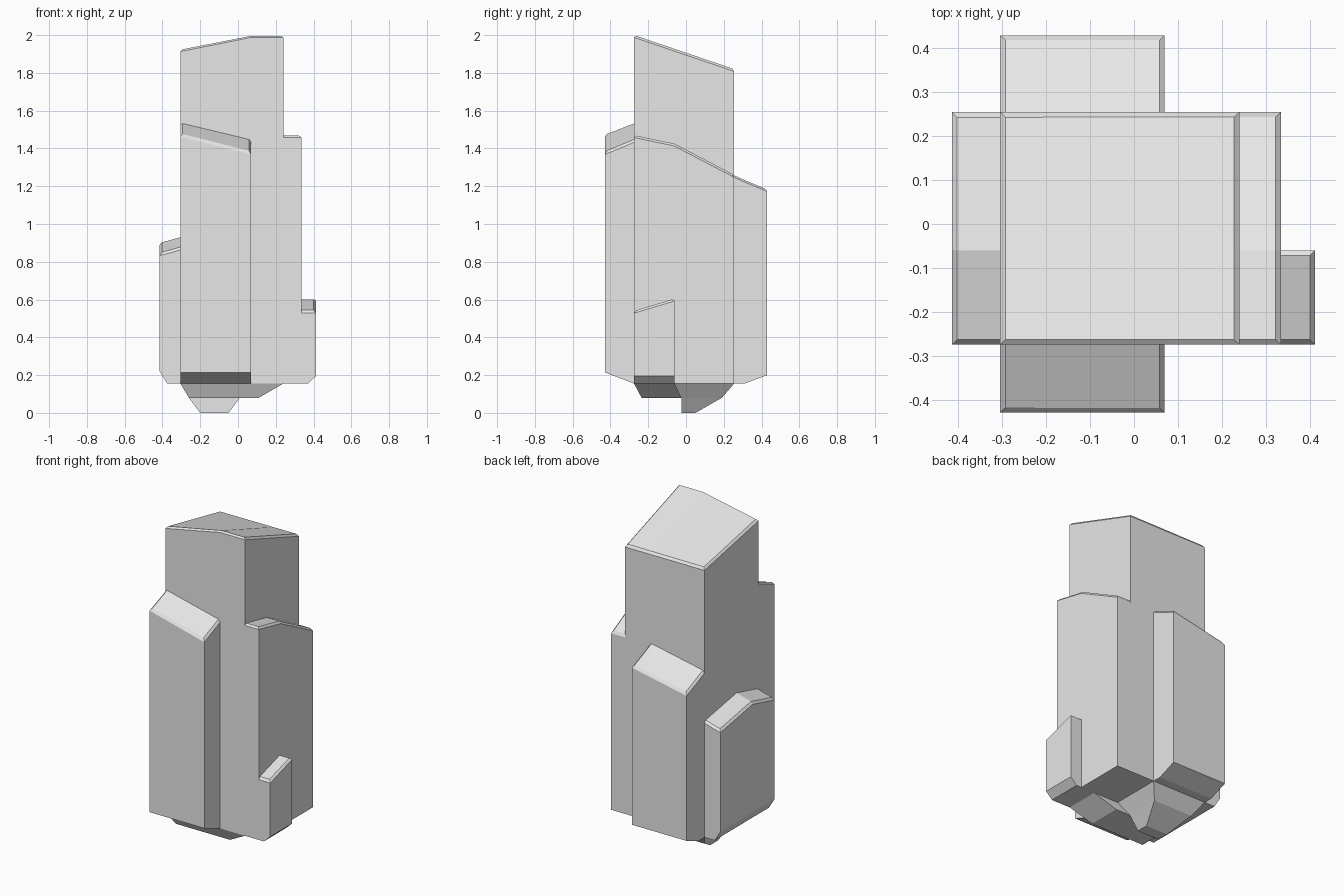
import bpy
import bmesh

cube = bpy.data.objects.get("Cube")
if cube:
    bpy.data.objects.remove(cube, do_unlink=True)

# One plain stone colour
stone = bpy.data.materials.new("stone_grey")
stone.use_nodes = True
grey = (0.8, 0.8, 0.8, 1)
stone.diffuse_color = grey
stone.node_tree.nodes["Principled BSDF"].inputs["Base Color"].default_value = grey


def finish(name, bm):
    bmesh.ops.recalc_face_normals(bm, faces=bm.faces)
    mesh = bpy.data.meshes.new(name)
    bm.to_mesh(mesh)
    bm.free()
    mesh.materials.append(stone)
    obj = bpy.data.objects.new(name, mesh)
    bpy.context.collection.objects.link(obj)
    return obj


def column(name, xs, ys, top, bottom, inner=None):
    """Upright block on an x/y grid; top and bottom heights are rows along y.
    The outer top rim is chamfered, except on the inner side (axis, value)."""
    bm = bmesh.new()
    nx, ny = len(xs), len(ys)
    t, b = [[[bm.verts.new((x, y, rows[j][i])) for i, x in enumerate(xs)]
             for j, y in enumerate(ys)] for rows in (top, bottom)]
    top_faces = []
    for j in range(ny - 1):
        for i in range(nx - 1):
            for layer in (t, b):
                face = bm.faces.new((layer[j][i], layer[j][i + 1],
                                     layer[j + 1][i + 1], layer[j + 1][i]))
                if layer is t:
                    top_faces.append(face)
    ring = ([(0, i) for i in range(nx)] + [(j, nx - 1) for j in range(1, ny)]
            + [(ny - 1, i) for i in range(nx - 2, -1, -1)]
            + [(j, 0) for j in range(ny - 2, 0, -1)])
    rim = []
    for (j, i), (l, k) in zip(ring, ring[1:] + ring[:1]):
        bm.faces.new((t[j][i], t[l][k], b[l][k], b[j][i]))
        edge = bm.edges.get((t[j][i], t[l][k]))
        if not inner or any(abs(v.co[inner[0]] - inner[1]) > 0.001 for v in edge.verts):
            rim.append(edge)
    bmesh.ops.recalc_face_normals(bm, faces=bm.faces)
    bmesh.ops.bevel(bm, geom=rim, offset=0.012, segments=1, affect='EDGES')
    return finish(name, bm)


def taper(name, levels):
    """Stack of rectangles (x0, x1, y0, y1, z) joined into a tapering root."""
    bm = bmesh.new()
    loops = [[bm.verts.new(p) for p in ((x0, y0, z), (x1, y0, z), (x1, y1, z), (x0, y1, z))]
             for x0, x1, y0, y1, z in levels]
    for a, b in zip(loops, loops[1:]):
        for i in range(4):
            bm.faces.new((a[i], a[(i + 1) % 4], b[(i + 1) % 4], b[i]))
    bm.faces.new(loops[0])
    bm.faces.new(loops[-1])
    return finish(name, bm)


left, right, front, back, base = -0.305, 0.24, -0.275, 0.255, 0.155
mid_x, mid_y = 0.07, -0.06

# Tall central column with a slanted, folded top
column("main_column", [left, mid_x, right], [front, back],
       [[1.925, 2.0, 2.0], [1.82, 1.82, 1.82]], [[base] * 3] * 2)

# Full-depth shoulder and the short stub beside it
column("left_shoulder", [right, 0.335], [front, mid_y, back],
       [[1.47] * 2, [1.425] * 2, [1.26] * 2], [[base] * 2] * 3, (0, right))
column("left_stub", [0.335, 0.37, 0.413], [front, mid_y],
       [[0.54] * 3, [0.605] * 3], [[base, base, 0.195]] * 2, (0, 0.335))

# Low slab on the other side, peaked along its depth
column("right_slab", [-0.415, -0.375, left], [front, mid_y, back],
       [[0.845, 0.855, 0.875], [0.9, 0.91, 0.93], [0.845, 0.855, 0.875]],
       [[0.22, base, base]] * 3, (0, left))

# Front and back slabs with sloping tops
column("front_slab", [left, mid_x], [-0.43, front],
       [[1.475, 1.38], [1.535, 1.445]], [[0.215] * 2, [base] * 2], (1, front))
column("back_slab", [left, mid_x], [back, 0.31, 0.43],
       [[1.185, 1.26], [1.16, 1.235], [1.11, 1.185]],
       [[base] * 2, [base] * 2, [0.2] * 2], (1, back))

# Broken, tapering roots underneath
taper("front_root", [(left, right, front, mid_y, base),
                     (-0.26, 0.11, -0.235, -0.025, 0.08)])
taper("back_root", [(left, mid_x, mid_y, back, base),
                    (-0.26, 0.01, -0.025, 0.19, 0.08),
                    (-0.2, -0.05, -0.025, 0.05, 0)])
